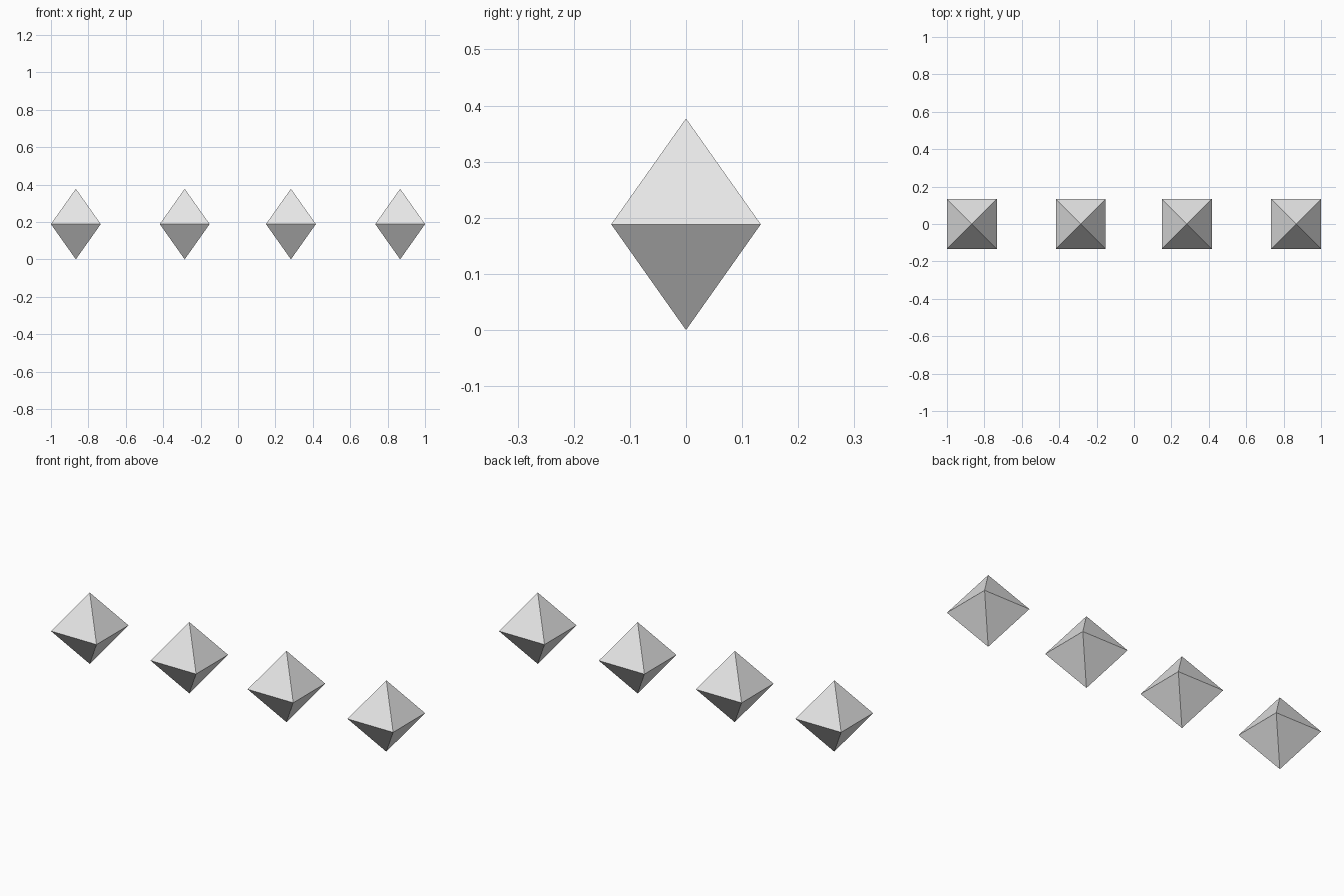
import bpy
import bmesh
from math import pi, cos, sin

cube = bpy.data.objects.get("Cube")
if cube:
    bpy.data.objects.remove(cube, do_unlink=True)

RADIUS = 0.1885            # centre to every corner of a regular octahedron

# Single plain grey
grey = bpy.data.materials.new("light_grey")
grey.use_nodes = True
colour = (0.8, 0.8, 0.8, 1)
grey.diffuse_color = colour
grey.node_tree.nodes["Principled BSDF"].inputs["Base Color"].default_value = colour


def octahedron_mesh(name, radius):
    """Square waist with sides along x and y, and a point above and below."""
    bm = bmesh.new()
    top = bm.verts.new((0, 0, radius))
    bottom = bm.verts.new((0, 0, -radius))
    angles = [pi / 4 + i * pi / 2 for i in range(4)]
    waist = [bm.verts.new((radius * cos(a), radius * sin(a), 0)) for a in angles]
    for i, corner in enumerate(waist):
        following = waist[(i + 1) % 4]
        bm.faces.new((corner, following, top))
        bm.faces.new((following, corner, bottom))
    bmesh.ops.recalc_face_normals(bm, faces=bm.faces)
    mesh = bpy.data.meshes.new(name)
    bm.to_mesh(mesh)
    bm.free()
    mesh.materials.append(grey)
    return mesh


# Row of four matching diamonds, sharing one mesh
diamond = octahedron_mesh("diamond", RADIUS)
positions = {
    "outer_right_diamond": -0.867,
    "inner_right_diamond": -0.285,
    "inner_left_diamond": 0.283,
    "outer_left_diamond": 0.867,
}
for name, x in positions.items():
    obj = bpy.data.objects.new(name, diamond)
    obj.location = (x, 0, RADIUS)
    bpy.context.collection.objects.link(obj)
